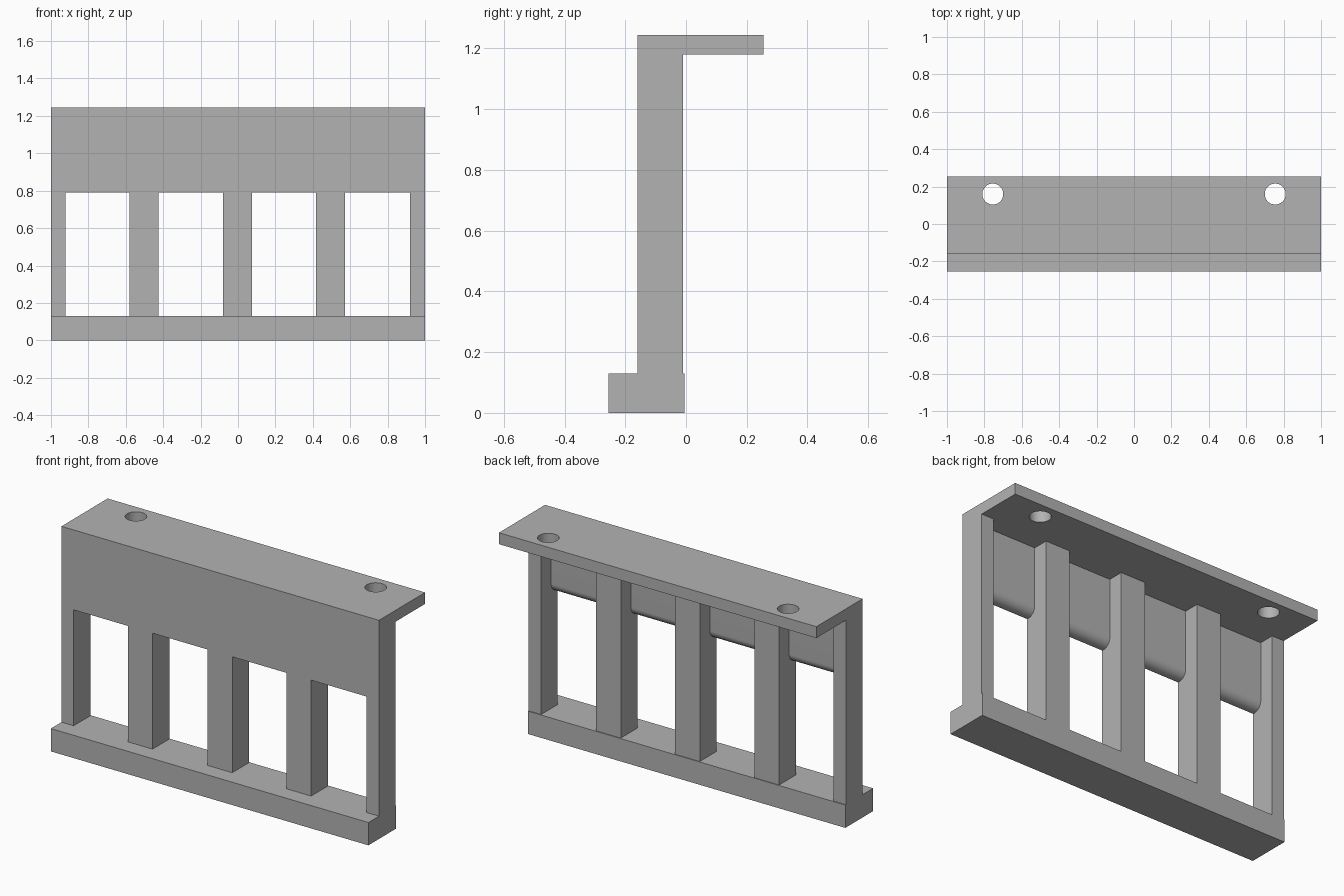
import bpy
import bmesh
from math import sin, cos, pi

cube = bpy.data.objects.get("Cube")
if cube:
    bpy.data.objects.remove(cube, do_unlink=True)

grey = bpy.data.materials.new("plain grey")
grey.use_nodes = True
colour = (0.45, 0.45, 0.45, 1)
grey.diffuse_color = colour
grey.node_tree.nodes["Principled BSDF"].inputs["Base Color"].default_value = colour


def extrude_x(name, profile, x0, x1):
    """Sweep a (y, z) profile from x0 to x1."""
    bm = bmesh.new()
    face = bm.faces.new([bm.verts.new((x0, y, z)) for y, z in profile])
    swept = bmesh.ops.extrude_face_region(bm, geom=[face])["geom"]
    verts = [v for v in swept if isinstance(v, bmesh.types.BMVert)]
    bmesh.ops.translate(bm, verts=verts, vec=(x1 - x0, 0, 0))
    bmesh.ops.recalc_face_normals(bm, faces=bm.faces)
    mesh = bpy.data.meshes.new(name)
    bm.to_mesh(mesh)
    bm.free()
    mesh.materials.append(grey)
    obj = bpy.data.objects.new(name, mesh)
    bpy.context.collection.objects.link(obj)
    return obj


def box(name, x0, x1, y0, y1, z0, z1):
    return extrude_x(name, [(y0, z0), (y1, z0), (y1, z1), (y0, z1)], x0, x1)


def select_only(obj):
    bpy.ops.object.select_all(action="DESELECT")
    obj.select_set(True)
    bpy.context.view_layer.objects.active = obj


FRONT, BACK = -0.16, -0.01
PANEL_BACK = -0.10
RAIL_TOP, FLANGE_BOTTOM, TOP = 0.13, 1.18, 1.245
PANEL_BOTTOM = 0.79

# Base rail with a lip in front
box("base_rail", -1, 1, -0.255, -0.005, 0, RAIL_TOP)

# Uprights between the openings
posts = [(-1, -0.923), (-0.58, -0.426), (-0.08, 0.076), (0.418, 0.573), (0.92, 1)]
for i, (x0, x1) in enumerate(posts):
    box(f"post_{i + 1}", x0, x1, FRONT, BACK, RAIL_TOP, FLANGE_BOTTOM)

# Front panel filling each bay, its lower back edge rounded
r = 0.05
arc = [(PANEL_BACK - r + r * sin(a), PANEL_BOTTOM + r - r * cos(a))
       for a in [pi / 2 * k / 10 for k in range(11)]]
profile = [(FRONT, PANEL_BOTTOM)] + arc + [(PANEL_BACK, FLANGE_BOTTOM), (FRONT, FLANGE_BOTTOM)]
for i in range(len(posts) - 1):
    panel = extrude_x(f"front_panel_{i + 1}", profile, posts[i][1], posts[i + 1][0])
    select_only(panel)
    bpy.ops.object.shade_smooth_by_angle()

# Top flange with two screw holes
flange = box("top_flange", -1, 1, FRONT, 0.255, FLANGE_BOTTOM, TOP)
for x in (-0.755, 0.755):
    bpy.ops.mesh.primitive_cylinder_add(vertices=48, radius=0.056, depth=0.3,
                                        location=(x, 0.16, 1.21))
    cutter = bpy.context.object
    cutter.name = "hole_cutter"
    cutter.hide_render = True
    cutter.data.materials.append(grey)
    select_only(flange)
    mod = flange.modifiers.new("hole", "BOOLEAN")
    mod.operation = "DIFFERENCE"
    mod.solver = "EXACT"
    mod.object = cutter
    bpy.ops.object.modifier_apply(modifier=mod.name)
    bpy.data.objects.remove(cutter, do_unlink=True)
select_only(flange)
bpy.ops.object.shade_smooth_by_angle()
